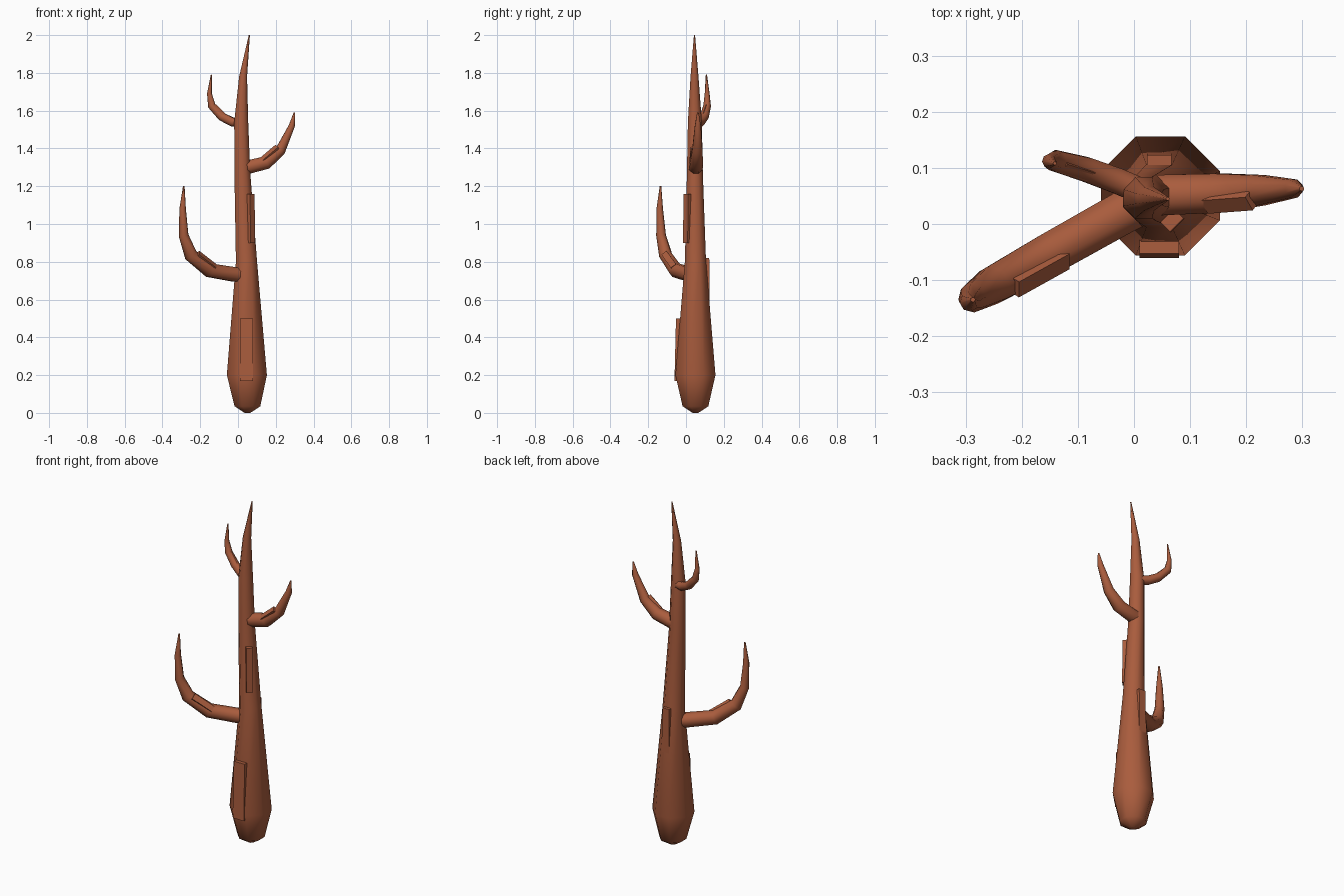
import bpy, bmesh, math
from mathutils import Vector

if "Cube" in bpy.data.objects:
    bpy.data.objects.remove(bpy.data.objects["Cube"])

bark = bpy.data.materials.new("reddish brown bark")
bark.diffuse_color = (0.40, 0.108, 0.047, 1)
bark.use_nodes = True
bark.node_tree.nodes["Principled BSDF"].inputs["Base Color"].default_value = bark.diffuse_color


def finish(name, bm, smooth):
    bmesh.ops.recalc_face_normals(bm, faces=bm.faces)
    me = bpy.data.meshes.new(name)
    bm.to_mesh(me)
    bm.free()
    me.materials.append(bark)
    ob = bpy.data.objects.new(name, me)
    bpy.context.collection.objects.link(ob)
    if smooth:
        bpy.ops.object.select_all(action='DESELECT')
        bpy.context.view_layer.objects.active = ob
        ob.select_set(True)
        bpy.ops.object.shade_smooth_by_angle(angle=math.radians(50))
    return ob


def limb(name, rings, upright=False, sides=8):
    """Tapered tube through (x, y, z, radius) rings, closed at both ends."""
    bm = bmesh.new()
    pts = [Vector(r[:3]) for r in rings]
    heading = pts[-1] - pts[0]
    # one sideways axis for the whole limb, so the rings never twist
    side = Vector((1, 0, 0)) if upright else heading.cross(Vector((0, 0, 1))).normalized()
    loops = []
    for i, p in enumerate(pts):
        if upright:
            up = Vector((0, 1, 0))
        else:
            d = Vector((0, 0, 0))
            if i > 0:
                d += (p - pts[i - 1]).normalized()
            if i < len(pts) - 1:
                d += (pts[i + 1] - p).normalized()
            up = side.cross(d).normalized()
        r = rings[i][3] / math.cos(math.pi / sides)
        loops.append([bm.verts.new(p + r * (math.cos(a) * side + math.sin(a) * up))
                      for a in ((k + 0.5) * 2 * math.pi / sides for k in range(sides))])
    for lo, hi in zip(loops, loops[1:]):
        for k in range(sides):
            n = (k + 1) % sides
            bm.faces.new((lo[k], lo[n], hi[n], hi[k]))
    bm.faces.new(loops[0])
    bm.faces.new(loops[-1])
    return finish(name, bm, True)


def plate(name, start, end, width, normal, thick=0.04):
    """Bark slab whose outer face runs from start to end, sunk along -normal."""
    bm = bmesh.new()
    a, b = Vector(start), Vector(end)
    d = (b - a).normalized()
    n = Vector(normal)
    n = (n - n.dot(d) * d).normalized()
    s = d.cross(n) * width / 2
    ends = [[bm.verts.new(p + q) for q in (s, -s, -s - n * thick, s - n * thick)] for p in (a, b)]
    for k in range(4):
        j = (k + 1) % 4
        bm.faces.new((ends[0][k], ends[0][j], ends[1][j], ends[1][k]))
    bm.faces.new(ends[0])
    bm.faces.new(ends[1])
    return finish(name, bm, False)


# Trunk
limb("trunk", [(.05, .05, 0, .015), (.05, .05, .035, .068), (.047, .05, .2, .106),
               (.045, .05, .8, .056), (.023, .047, 1.27, .042), (.017, .047, 1.54, .037),
               (.027, .045, 1.78, .021), (.06, .045, 2, .003)], upright=True)

# Branches
limb("lower_branch", [(.02, .04, .73, .038), (-.02, .02, .733, .038), (-.15, -.053, .755, .037),
                      (-.25, -.108, .835, .033), (-.288, -.132, .94, .024),
                      (-.293, -.139, 1.08, .016), (-.287, -.135, 1.2, .004)])
limb("middle_branch", [(.02, .05, 1.30, .036), (.06, .052, 1.303, .036), (.15, .055, 1.325, .035),
                       (.225, .06, 1.39, .027), (.285, .063, 1.52, .016), (.299, .063, 1.59, .004)])
limb("upper_branch", [(.01, .06, 1.535, .023), (-.03, .077, 1.54, .023), (-.085, .097, 1.568, .022),
                      (-.139, .112, 1.625, .019), (-.151, .112, 1.69, .012), (-.141, .108, 1.79, .003)])

# Bark plates on the trunk
plate("front_bark_plate", (.045, -.061, .17), (.045, -.053, .5), .07, (0, -1, 0))
plate("back_bark_plate", (.045, .127, .45), (.045, .123, .82), .044, (0, 1, 0))
plate("side_bark_plate", (.078, -.003, .9), (.076, -.002, 1.16), .034, (1, -1, 0))

# Bark plates on the branches
plate("lower_branch_plate", (-.115, -.067, .778), (-.205, -.117, .848), .034, (.28, -.55, .75), .03)
plate("middle_branch_plate", (.125, .03, 1.345), (.205, .036, 1.413), .03, (-.3, -.6, .75), .03)
plate("upper_branch_plate", (-.075, .083, 1.58), (-.125, .099, 1.63), .022, (.2, -.6, .7), .02)
